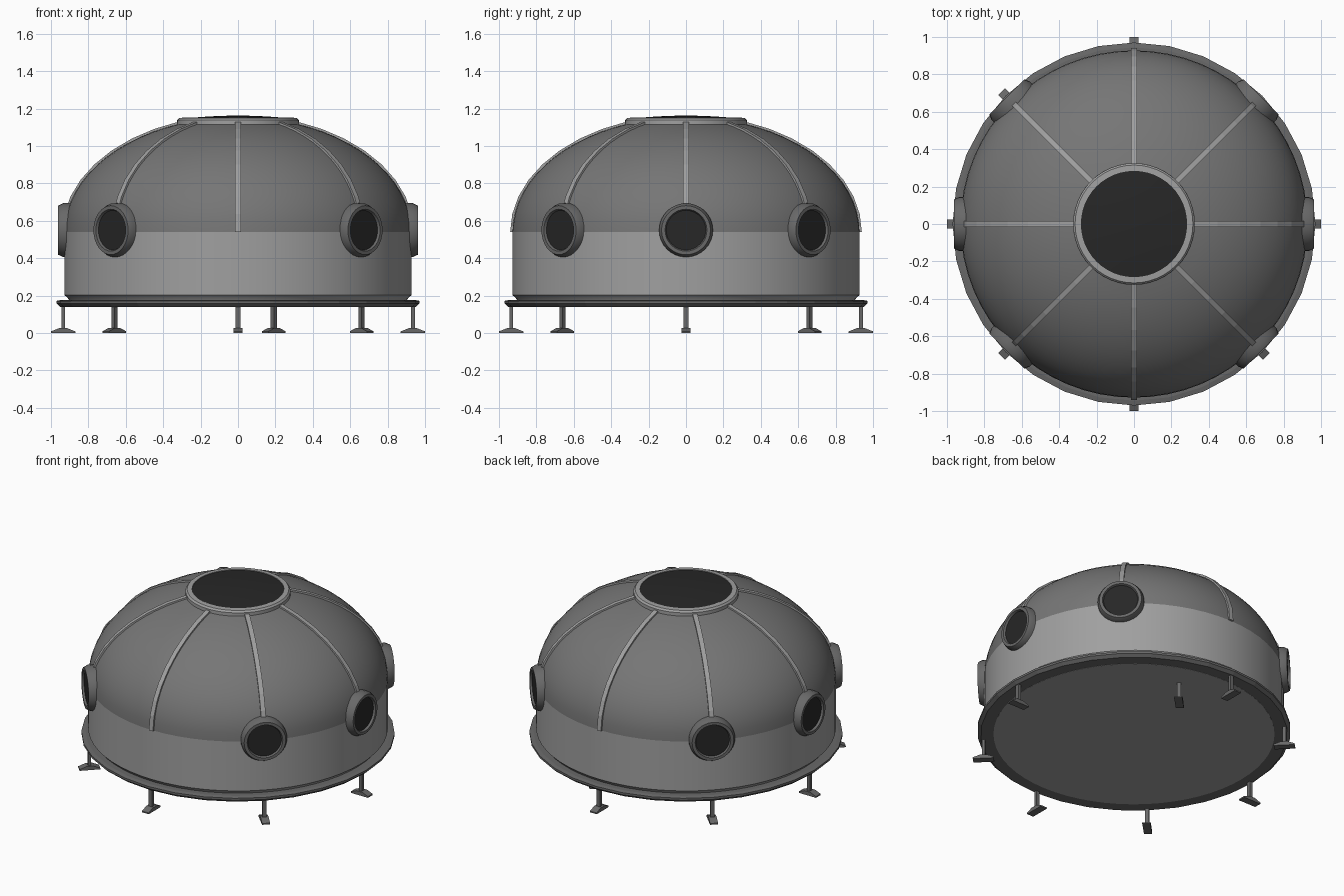
import bpy, bmesh, math
from mathutils import Matrix

if "Cube" in bpy.data.objects:
    bpy.data.objects.remove(bpy.data.objects["Cube"])


def material(name, v):
    m = bpy.data.materials.new(name)
    m.diffuse_color = (v, v, v, 1)
    m.use_nodes = True
    m.node_tree.nodes["Principled BSDF"].inputs["Base Color"].default_value = m.diffuse_color
    return m


LIGHT = material("light_grey_panel", 0.35)
DOME = material("mid_grey_dome", 0.18)
DARK = material("dark_grey_metal", 0.14)
GLASS = material("black_glass", 0.02)


def finish(name, bm, mat, smooth=True, matrix=None):
    bmesh.ops.remove_doubles(bm, verts=bm.verts, dist=1e-5)
    bmesh.ops.recalc_face_normals(bm, faces=bm.faces)
    if matrix:
        bm.transform(matrix)
    me = bpy.data.meshes.new(name)
    bm.to_mesh(me)
    bm.free()
    me.materials.append(mat)
    if smooth:
        for p in me.polygons:
            p.use_smooth = True
        me.set_sharp_from_angle(angle=math.radians(28))
    ob = bpy.data.objects.new(name, me)
    bpy.context.collection.objects.link(ob)
    return ob


def lathe(name, profile, n, mat, closed=False, smooth=True, matrix=None):
    """Spin an (r, z) profile around z."""
    bm = bmesh.new()
    rings = []
    for r, z in profile:
        rings.append([bm.verts.new((r * math.cos(2 * math.pi * i / n),
                                    r * math.sin(2 * math.pi * i / n), z)) for i in range(n)])
    pairs = list(zip(rings, rings[1:]))
    if closed:
        pairs.append((rings[-1], rings[0]))
    for a, b in pairs:
        for i in range(n):
            j = (i + 1) % n
            bm.faces.new((a[i], a[j], b[j], b[i]))
    return finish(name, bm, mat, smooth, matrix)


def sweep_strip(bm, sections):
    """Join equal-length sections into a capped solid."""
    rows = [[bm.verts.new(p) for p in s] for s in sections]
    k = len(rows[0])
    for a, b in zip(rows, rows[1:]):
        for i in range(k):
            j = (i + 1) % k
            bm.faces.new((a[i], a[j], b[j], b[i]))
    bm.faces.new(rows[0])
    bm.faces.new(rows[-1])


R, Z0, H = 0.928, 0.54, 0.615


def dome_point(t, off=0.0):
    return ((R + off) * math.cos(t), Z0 + (H + off) * math.sin(t))


# Base ring, floor and wall
lathe("base_ring", [(0.865, 0.14), (0.95, 0.14), (0.97, 0.158), (0.97, 0.172),
                    (0.945, 0.177), (0.865, 0.177)], 32, DARK, closed=True, smooth=False)
lathe("floor", [(0, 0.139), (0.87, 0.139), (0.87, 0.15), (0, 0.15)], 64, LIGHT)
lathe("wall", [(0.90, 0.17), (0.91, 0.187), (R, 0.203), (R, Z0)], 64, LIGHT)

# Dome shell
TOP = math.radians(71)
lathe("dome", [dome_point(TOP * i / 14) for i in range(15)], 64, DOME)

# Skylight
lathe("skylight_ring", [(0.284, 1.11), (0.325, 1.11), (0.325, 1.138), (0.315, 1.15),
                        (0.284, 1.152)], 48, LIGHT, closed=True)
lathe("skylight_glass", [(0.29, 1.147), (0.2, 1.155), (0.1, 1.161), (0, 1.163)], 48, GLASS)

for k in range(8):
    az = k * math.pi / 4
    turn = Matrix.Rotation(az, 4, 'Z')

    # Rib following the dome
    bm = bmesh.new()
    secs = []
    for i in range(9):
        t = math.radians(70.5) * i / 8
        ri, zi = dome_point(t, -0.02)
        ro, zo = dome_point(t, 0.012)
        secs.append([(ri, -0.015, zi), (ro, -0.015, zo), (ro, 0.015, zo), (ri, 0.015, zi)])
    sweep_strip(bm, secs)
    finish(f"rib_{k + 1}", bm, LIGHT, False, turn)

    # Round windows, none on the front and back
    if k not in (2, 6):
        place = turn @ Matrix.Translation((0, 0, 0.55)) @ Matrix.Rotation(math.pi / 2, 4, 'Y')
        lathe(f"window_frame_{k + 1}", [(0.144, 0.88), (0.144, 0.935), (0.131, 0.962),
                                        (0.112, 0.962), (0.104, 0.945), (0.104, 0.88)],
              32, DARK, closed=True, matrix=place)
        lathe(f"window_glass_{k + 1}", [(0, 0.949), (0.107, 0.949)], 32, GLASS, matrix=place)

    # Leg with wedge foot; one leg is set inward along the back
    spot = turn @ Matrix.Translation((0.935, 0, 0))
    if k == 1:
        spot = Matrix.Translation((-0.47, 0, 0)) @ spot
    bm = bmesh.new()
    prof = [(-0.065, 0), (0.065, 0), (0.065, 0.009), (0.022, 0.026), (-0.022, 0.026), (-0.065, 0.009)]
    sweep_strip(bm, [[(x, y, z) for x, z in prof] for y in (-0.025, 0.025)])
    finish(f"foot_{k + 1}", bm, DARK, False, spot)
    bm = bmesh.new()
    bmesh.ops.create_cube(bm, size=1, matrix=Matrix.Translation((0, 0, 0.082))
                          @ Matrix.Diagonal((0.02, 0.026, 0.124, 1)))
    finish(f"leg_post_{k + 1}", bm, DARK, False, spot)
